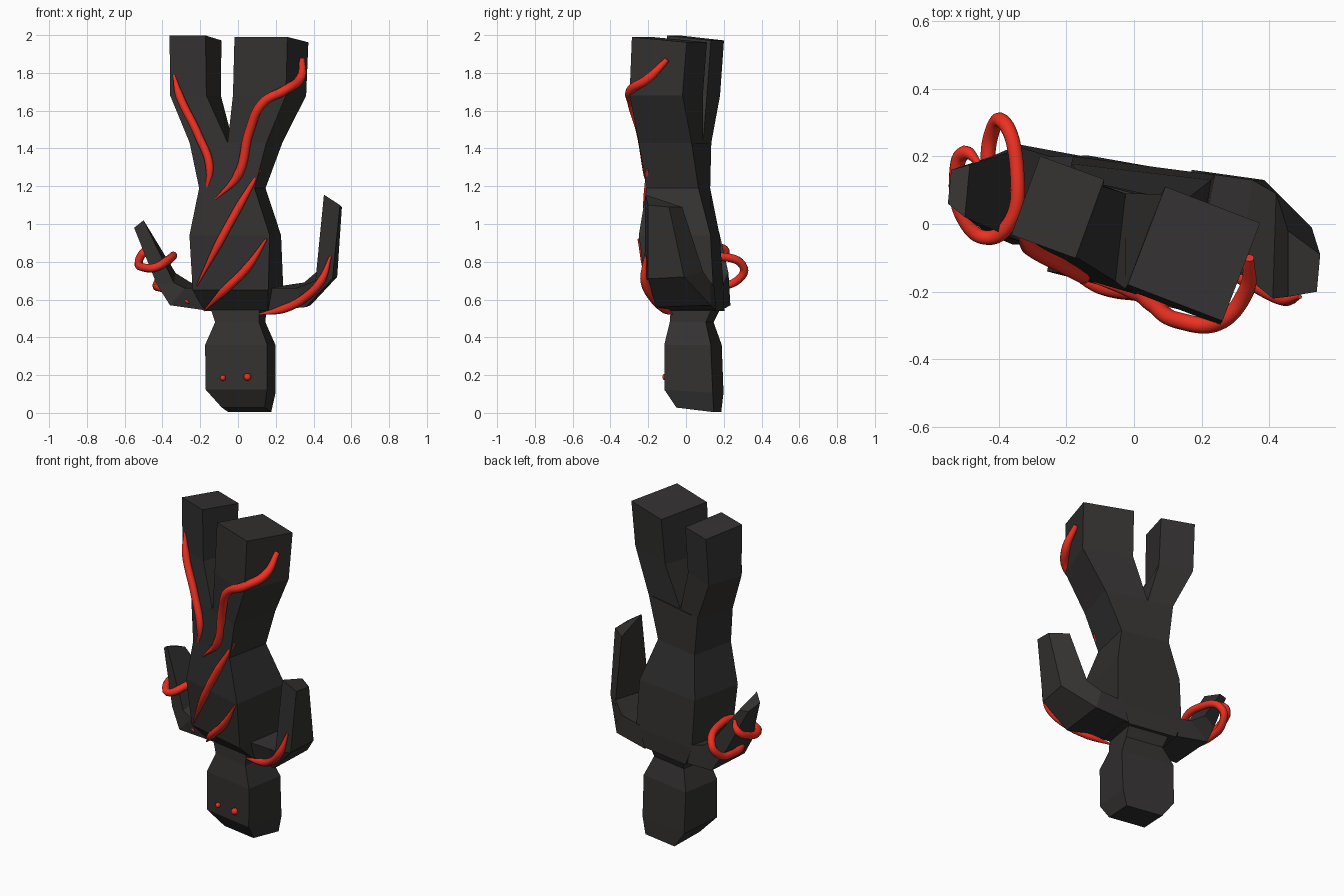
import bpy, bmesh, math
from mathutils import Vector

if "Cube" in bpy.data.objects:
    bpy.data.objects.remove(bpy.data.objects["Cube"])


def material(name, rgb):
    m = bpy.data.materials.new(name)
    m.diffuse_color = (*rgb, 1)
    m.use_nodes = True
    m.node_tree.nodes["Principled BSDF"].inputs["Base Color"].default_value = m.diffuse_color
    return m


DARK = material("charcoal", (0.033, 0.031, 0.03))
RED = material("red", (0.85, 0.03, 0.015))


def ring(x, y, z, w, d, yaw, tilt=0.0):
    """Rotated rectangle: half width w, half depth d, tilt lifts the back."""
    a = math.radians(yaw)
    u, v = Vector((math.cos(a), math.sin(a), 0)), Vector((-math.sin(a), math.cos(a), 0))
    c = Vector((x, y, z))
    return [c + u * w * i + v * d * j + Vector((0, 0, tilt * j))
            for i, j in ((-1, -1), (1, -1), (1, 1), (-1, 1))]


def level(z, *corners):
    """Free four-sided section at one height."""
    return [Vector((x, y, z)) for x, y in corners]


def loft(name, rings, cap_start=False, cap_end=False):
    bm = bmesh.new()
    rows = [[bm.verts.new(p) for p in r] for r in rings]
    for a, b in zip(rows, rows[1:]):
        for i in range(4):
            j = (i + 1) % 4
            bm.faces.new((a[i], a[j], b[j], b[i]))
    if cap_start:
        bm.faces.new(rows[0][::-1])
    if cap_end:
        bm.faces.new(rows[-1])
    bmesh.ops.recalc_face_normals(bm, faces=bm.faces)
    me = bpy.data.meshes.new(name)
    bm.to_mesh(me)
    bm.free()
    me.materials.append(DARK)
    ob = bpy.data.objects.new(name, me)
    bpy.context.collection.objects.link(ob)
    return ob


def tendril(name, pts, size=0.022, start=0.3, end=0.15):
    cu = bpy.data.curves.new(name, 'CURVE')
    cu.dimensions = '3D'
    cu.bevel_depth = size
    cu.bevel_resolution = 3
    cu.resolution_u = 10
    cu.use_fill_caps = True
    sp = cu.splines.new('BEZIER')
    sp.bezier_points.add(len(pts) - 1)
    for k, (bp, p) in enumerate(zip(sp.bezier_points, pts)):
        bp.co = p
        bp.handle_left_type = bp.handle_right_type = 'AUTO'
        bp.radius = start if k == 0 else end if k == len(pts) - 1 else 1
    cu.materials.append(RED)
    bpy.context.collection.objects.link(bpy.data.objects.new(name, cu))


# Head hanging down, with neck
loft("head", [ring(.045, .068, .016, .115, .1, -10, -.012),
              ring(.014, .042, .115, .165, .13, -10, -.008),
              ring(.012, .037, .36, .167, .125, -10),
              ring(.012, .03, .48, .118, .097, -10),
              ring(.003, .05, .55, .13, .11, -10)], cap_start=True)

# Torso from shoulders up to hips
hips = level(1.43, (-.256, -.092), (.15, -.25), (.235, .03), (-.174, .134))
loft("torso", [ring(.01, .06, .54, .17, .115, -10),
               level(.65, (-.24, -.11), (.16, -.21), (.24, .145), (-.18, .2)),
               level(.94, (-.257, -.14), (.168, -.25), (.228, .13), (-.185, .178)),
               ring(-.03, -.04, 1.19, .15, .14, -12),
               hips], cap_start=True)

# Legs pointing up, growing out of the hip corners
mid_front, mid_back = Vector((-.055, -.17, 1.43)), Vector((-.025, .09, 1.43))
loft("left_leg", [[hips[0], mid_front, mid_back, hips[3]],
                  ring(-.225, .04, 1.68, .102, .112, -20),
                  ring(-.225, .05, 1.985, .101, .124, -20, -.013)], cap_end=True)
loft("right_leg", [[mid_front, hips[1], hips[2], mid_back],
                   ring(.167, -.105, 1.68, .15, .15, -21),
                   ring(.177, -.088, 1.976, .15, .155, -21, -.014)], cap_end=True)

# Arms bent upwards: shoulder, elbow underside, elbow outside, hand
loft("right_arm", [[(.18, -.13, .66), (.13, -.06, .54), (.17, .16, .54), (.21, .15, .67)],
                   [(.31, -.14, .66), (.36, -.16, .56), (.385, .13, .57), (.35, .13, .69)],
                   [(.41, -.22, .7), (.5, -.2, .71), (.525, -.01, .72), (.42, .09, .75)],
                   [(.455, -.215, 1.155), (.54, -.2, 1.1), (.55, -.09, 1.09), (.455, -.02, 1.09)]],
     cap_end=True)
loft("left_arm", [[(-.2, -.06, .66), (-.15, -.03, .54), (-.15, .2, .55), (-.17, .2, .67)],
                  [(-.28, -.06, .66), (-.36, -.06, .57), (-.34, .235, .57), (-.25, .2, .69)],
                  [(-.34, -.05, .69), (-.43, -.03, .68), (-.42, .2, .71), (-.33, .225, .74)],
                  [(-.5, .02, 1.02), (-.55, .06, .98), (-.54, .16, .96), (-.485, .175, .96)]],
     cap_end=True)

# Red tendrils over legs, chest and arms
tendril("left_leg_tendril", [(-.34, -.035, 1.79), (-.31, -.07, 1.68), (-.21, -.125, 1.47),
                             (-.15, -.155, 1.3), (-.18, -.135, 1.13)])
tendril("right_leg_tendril", [(.34, -.1, 1.87), (.33, -.2, 1.77), (.25, -.29, 1.71),
                              (.13, -.285, 1.64), (.06, -.24, 1.49), (0, -.2, 1.26),
                              (-.12, -.17, 1.13)], .025, .6)
tendril("upper_chest_tendril", [(.12, -.205, 1.29), (.01, -.205, 1.1), (-.1, -.186, .9),
                                (-.22, -.125, .67)])
tendril("lower_chest_tendril", [(.15, -.25, .92), (.05, -.21, .77), (-.07, -.16, .65),
                                (-.18, -.05, .54)])
tendril("right_arm_tendril", [(.49, -.215, .83), (.44, -.22, .7), (.34, -.17, .6),
                              (.24, -.115, .55), (.1, -.07, .52)])
tendril("left_arm_tendril", [(-.45, .17, .9), (-.5, .21, .85), (-.525, .14, .8), (-.5, .01, .77),
                             (-.44, -.04, .77), (-.37, 0, .81), (-.345, .15, .83),
                             (-.39, .305, .77), (-.42, .27, .7), (-.43, .16, .67),
                             (-.4, .03, .66), (-.32, -.02, .63), (-.26, -.06, .58)], .022)

# Eyes
for name, loc, r in (("left_eye", (-.08, -.082, .185), .015), ("right_eye", (.05, -.105, .19), .02)):
    bpy.ops.mesh.primitive_uv_sphere_add(segments=16, ring_count=8, radius=r, location=loc)
    eye = bpy.context.object
    eye.name = name
    eye.data.materials.append(RED)
    bpy.ops.object.shade_smooth()
